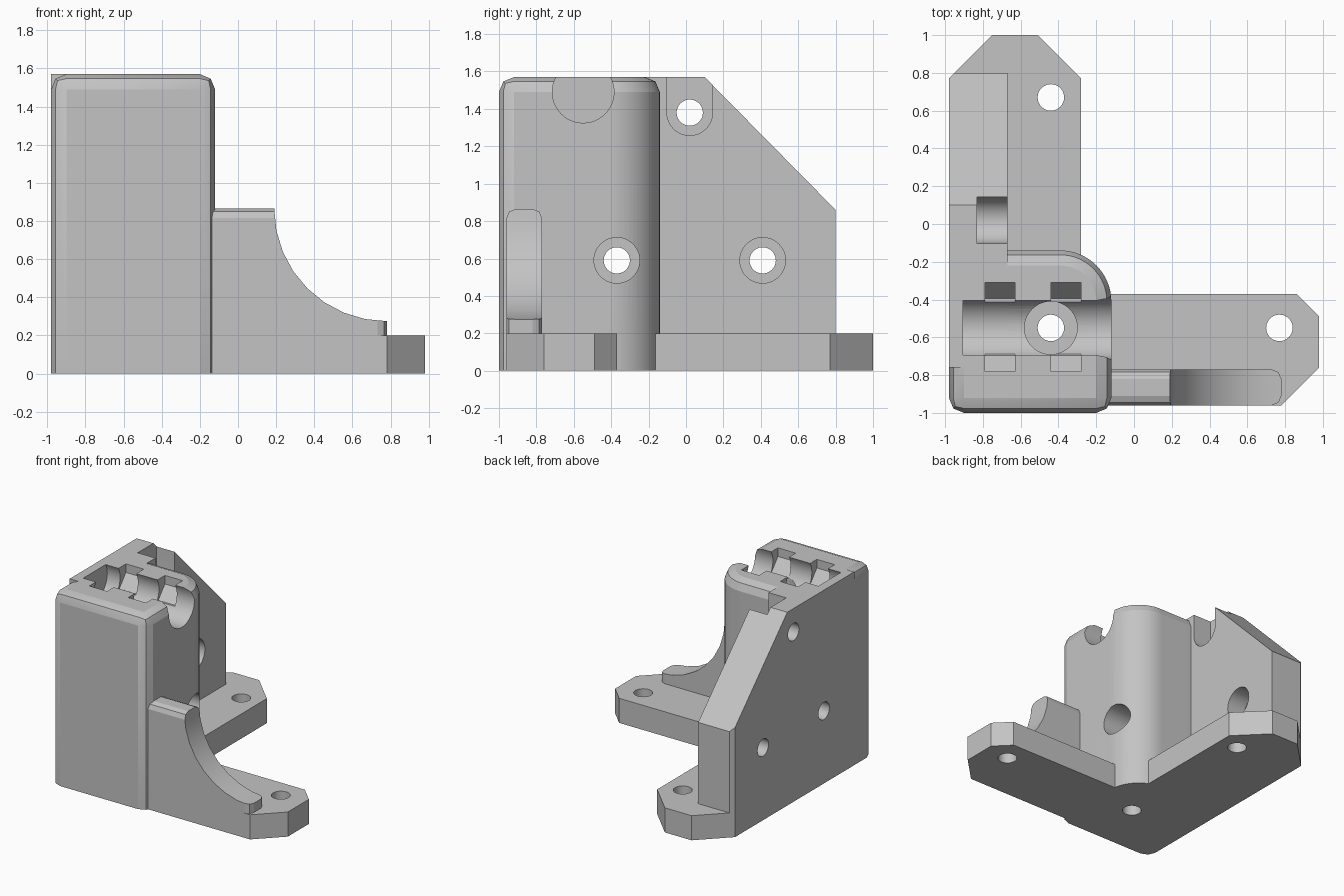
import bpy, bmesh, math
from mathutils import Vector

cube = bpy.data.objects.get("Cube")
if cube:
    bpy.data.objects.remove(cube, do_unlink=True)

GREY = (0.55, 0.55, 0.55, 1)
mat = bpy.data.materials.new("light grey")
mat.use_nodes = True
mat.diffuse_color = GREY
mat.node_tree.nodes["Principled BSDF"].inputs["Base Color"].default_value = GREY


def arc(u, v, r, start, end, n):
    """Points on a circular arc, angles in degrees."""
    angles = [math.radians(start + (end - start) * i / n) for i in range(n + 1)]
    return [(u + r * math.cos(a), v + r * math.sin(a)) for a in angles]


def prism(name, points, axis, lo, hi, rounded=None, width=0.08):
    """Extrude a 2D outline along an axis; optionally bevel chosen edges."""
    place = {"x": lambda u, v, t: (t, u, v),
             "y": lambda u, v, t: (u, t, v),
             "z": lambda u, v, t: (u, v, t)}[axis]
    bm = bmesh.new()
    ends = [[bm.verts.new(place(u, v, t)) for u, v in points] for t in (lo, hi)]
    for ring in ends:
        bm.faces.new(ring)
    for i in range(len(points)):
        j = (i + 1) % len(points)
        bm.faces.new((ends[0][i], ends[0][j], ends[1][j], ends[1][i]))
    bmesh.ops.recalc_face_normals(bm, faces=bm.faces)
    if rounded:
        edges = [e for e in bm.edges if rounded(e.verts[0].co, e.verts[1].co)]
        bmesh.ops.bevel(bm, geom=edges, offset=width, segments=2, profile=0.5,
                        affect="EDGES", clamp_overlap=False)
    mesh = bpy.data.meshes.new(name)
    bm.to_mesh(mesh)
    bm.free()
    mesh.materials.append(mat)
    obj = bpy.data.objects.new(name, mesh)
    bpy.context.scene.collection.objects.link(obj)
    return obj


def drill(name, u, v, r, axis, lo, hi):
    return prism(name, arc(u, v, r, 0, 360, 48)[:-1], axis, lo, hi)


def carve(obj, tools, operation="DIFFERENCE"):
    for tool in tools:
        mod = obj.modifiers.new("carve", "BOOLEAN")
        mod.operation = operation
        mod.solver = "EXACT"
        mod.object = tool
    bpy.context.view_layer.update()
    graph = bpy.context.evaluated_depsgraph_get()
    mesh = bpy.data.meshes.new_from_object(obj.evaluated_get(graph))
    obj.modifiers.clear()
    obj.data = mesh


# L-shaped base plate with clipped ends
base = prism("base_plate", [
    (-0.98, -0.9), (-0.9, -0.96), (0.78, -0.96), (0.98, -0.76), (0.98, -0.49),
    (0.86, -0.37), (-0.28, -0.37), (-0.28, 0.77), (-0.51, 1), (-0.75, 1),
    (-0.98, 0.77)], "z", 0, 0.2)

# Upright side wall with sloping rear
wall = prism("side_wall", [(-0.76, 0), (0.8, 0), (0.8, 0.86), (0.1, 1.57),
                           (-0.76, 1.57)], "x", -0.98, -0.67)

# Column with one large round corner and softened top and front edges
TOP = 1.57


def column_edges(a, b):
    return min(a.z, b.z) > TOP - 0.01 or max(a.y, b.y) < -0.99 and a.z != b.z


column = prism("corner_column",
               [(-0.98, -1), (-0.12, -1)] + arc(-0.39, -0.41, 0.27, 0, 90, 16)
               + [(-0.98, -0.14)], "z", 0, TOP, column_edges)

# Curved front brace: side outline crossed with a softened block
brace = prism("curved_brace", [(-0.3, 0.05), (0.78, 0.05)]
              + arc(0.78, 0.865, 0.59, 270, 180, 8) + [(-0.3, 0.865)],
              "y", -1.1, -0.6)
block = prism("brace_block", [(-0.3, -0.96), (0.78, -0.96), (0.78, -0.77),
                              (-0.3, -0.77)], "z", 0, 0.865,
              lambda a, b: a.x == b.x > 0 and a.z != b.z
              or a.y == b.y and min(a.z, b.z) > 0.8, 0.05)
carve(brace, [block], "INTERSECT")

# Cutters: vertical screw holes through the plate
cutters = [drill("hole", x, y, 0.07, "z", -0.1, 0.4)
           for x, y in ((0.77, -0.55), (-0.44, 0.67), (-0.44, -0.55))]
cutters.append(drill("deep_counterbore", -0.44, -0.55, 0.14, "z", 0.2, 1.7))

# Cutters: sideways screw holes with counterbores
for y, z in ((-0.37, 0.59), (0.41, 0.59), (0.02, 1.38)):
    cutters.append(drill("side_hole", y, z, 0.07, "x", -1.1, 0))
    if z < 1:
        cutters.append(drill("side_counterbore", y, z, 0.122, "x", -0.83, 0))
    else:
        slot = arc(y, z, 0.122, 180, 360, 24) + [(y + 0.122, 1.7), (y - 0.122, 1.7)]
        cutters.append(prism("open_slot", slot, "x", -0.83, 0))

# Cutters: bearing channel and the strap slots across it
cutters.append(drill("channel", -0.55, 1.49, 0.165, "x", -0.905, 0))
strap = [(-0.235, 1.7), (-0.235, 1.5), (-0.15, 1.4), (0.15, 1.4), (0.235, 1.5), (0.235, 1.7)]
for x in (-0.79, -0.44):
    cutters.append(prism("strap_slot", [(y - 0.545, z) for y, z in strap],
                         "x", x, x + 0.16))

# Cutter: clipped outer rear corner of the wall
clip = prism("wall_clip", [(-1.03, 0.72), (-0.9, 0.85), (-1.03, 0.85)], "z", -0.1, 1)
carve(wall, [clip])

for part in (base, wall, column):
    carve(part, cutters)

for tool in cutters + [block, clip]:
    bpy.data.objects.remove(tool, do_unlink=True)

# Smooth only the round surfaces
for part in (base, wall, column, brace):
    bpy.ops.object.select_all(action="DESELECT")
    part.select_set(True)
    bpy.context.view_layer.objects.active = part
    bpy.ops.object.shade_smooth_by_angle(angle=math.radians(20))
